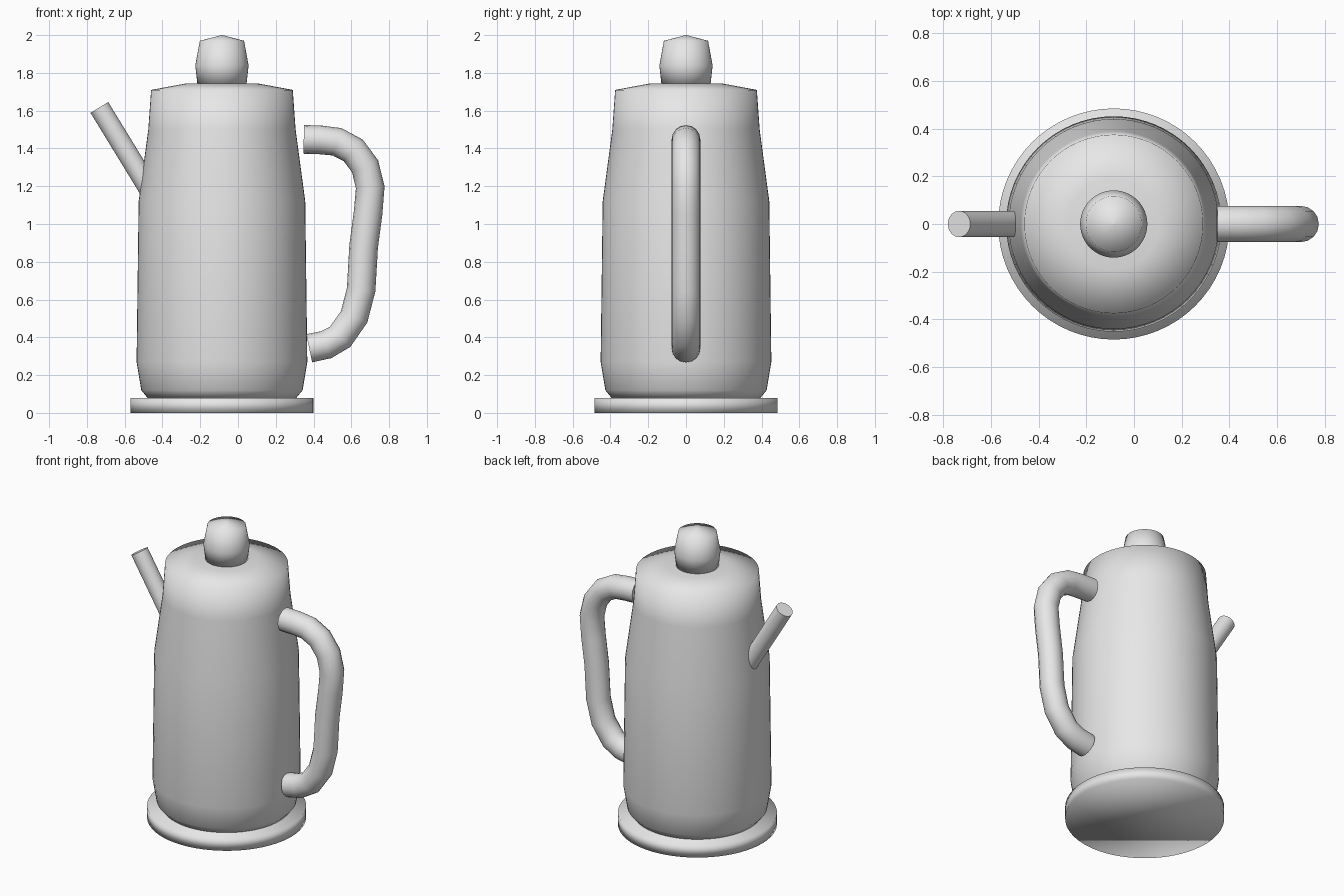
import bpy, bmesh, math
from mathutils import Vector

if "Cube" in bpy.data.objects:
    bpy.data.objects.remove(bpy.data.objects["Cube"])

CX = -0.085   # axis of the pot
mat = bpy.data.materials.new("grey metal")
mat.diffuse_color = (0.8, 0.8, 0.8, 1)
mat.use_nodes = True
mat.node_tree.nodes["Principled BSDF"].inputs["Base Color"].default_value = mat.diffuse_color


def finish(name, bm, flat_caps=False):
    bmesh.ops.recalc_face_normals(bm, faces=bm.faces)
    for f in bm.faces:
        f.smooth = not (flat_caps and len(f.verts) > 4)
    if flat_caps:
        for e in bm.edges:
            e.smooth = all(len(f.verts) <= 4 for f in e.link_faces)
    me = bpy.data.meshes.new(name)
    bm.to_mesh(me)
    bm.free()
    me.materials.append(mat)
    ob = bpy.data.objects.new(name, me)
    bpy.context.collection.objects.link(ob)
    return ob


def skin(bm, rings):
    """Join successive rings with quads and cap both ends."""
    n = len(rings[0])
    for a, b in zip(rings, rings[1:]):
        for i in range(n):
            j = (i + 1) % n
            bm.faces.new((a[i], a[j], b[j], b[i]))
    bm.faces.new(rings[0])
    bm.faces.new(rings[-1])


def lathe(name, profile, n=64):
    """Turn (radius, height) pairs around the pot axis."""
    bm = bmesh.new()
    rings = [[bm.verts.new((CX + r * math.cos(math.tau * i / n),
                            r * math.sin(math.tau * i / n), z))
              for i in range(n)] for r, z in profile]
    skin(bm, rings)
    return finish(name, bm)


def tube(name, path, radius, n):
    """Round tube along (x, z) points in the y = 0 plane."""
    bm = bmesh.new()
    pts = [Vector((x, 0, z)) for x, z in path]
    side = Vector((0, 1, 0))
    rings = []
    for k, p in enumerate(pts):
        t = (pts[min(k + 1, len(pts) - 1)] - pts[max(k - 1, 0)]).normalized()
        up = t.cross(side)
        rings.append([bm.verts.new(p + radius * (math.cos(a) * side + math.sin(a) * up))
                      for a in (math.tau * i / n for i in range(n))])
    skin(bm, rings)
    return finish(name, bm, flat_caps=True)


# base plate
lathe("base", [(0.485, 0), (0.485, 0.08)])

# tapered body with shallow domed top
lathe("body", [(0.39, 0.075), (0.427, 0.12), (0.452, 0.27), (0.441, 1.12),
               (0.39, 1.5), (0.375, 1.71), (0.19, 1.744)])

# lid knob with a low pointed top
lathe("lid_knob", [(0.13, 1.74), (0.141, 1.84), (0.117, 1.97), (0.002, 2.0)])

# straight spout
tube("spout", [(-0.734, 1.617), (-0.43, 1.12)], 0.055, 32)

# curved handle
tube("handle", [(0.348, 1.448), (0.44, 1.445), (0.525, 1.435), (0.61, 1.39),
                (0.673, 1.305), (0.70, 1.194), (0.689, 1.061), (0.665, 0.88),
                (0.652, 0.653), (0.615, 0.509), (0.541, 0.403), (0.467, 0.361),
                (0.377, 0.342)], 0.076, 16)
